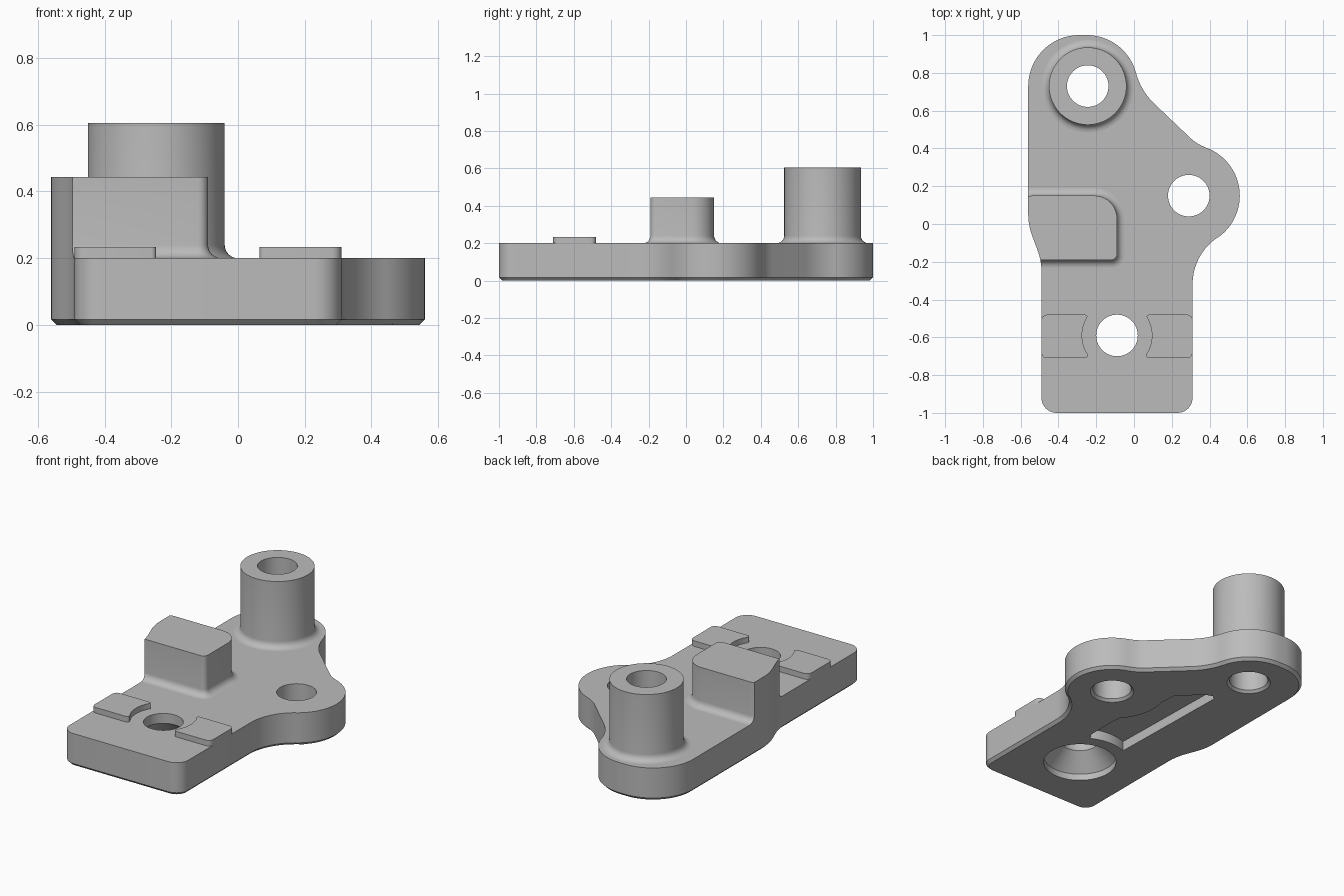
import bpy, bmesh
from math import sin, cos, radians
from mathutils import Vector

if "Cube" in bpy.data.objects:
    bpy.data.objects.remove(bpy.data.objects["Cube"], do_unlink=True)

grey = bpy.data.materials.new("machined grey")
grey.use_nodes = True
grey.diffuse_color = (0.5, 0.5, 0.5, 1)
grey.node_tree.nodes["Principled BSDF"].inputs["Base Color"].default_value = (0.5, 0.5, 0.5, 1)


def arc(x, y, r, start, end, n=16):
    angles = [radians(start + (end - start) * i / n) for i in range(n + 1)]
    return [Vector((x + r * cos(a), y + r * sin(a))) for a in angles]


def circle(centre, r, n=64):
    return arc(*centre, r, 0, 360, n)[:-1]


def rounded_box(x0, y0, x1, y1, bl, br, tr, tl):
    return (arc(x0 + bl, y0 + bl, bl, 180, 270, 6) + arc(x1 - br, y0 + br, br, 270, 360, 6)
            + arc(x1 - tr, y1 - tr, tr, 0, 90, 10) + arc(x0 + tl, y1 - tl, tl, 90, 180, 6))


def clean(points):
    kept = []
    for p in points:
        if not kept or (p - kept[-1]).length > 0.002:
            kept.append(p)
    return kept if (kept[0] - kept[-1]).length > 0.002 else kept[:-1]


def offset(points, d):
    result = []
    for i, p in enumerate(points):
        a = (p - points[i - 1]).normalized()
        b = (points[(i + 1) % len(points)] - p).normalized()
        na, nb = Vector((a.y, -a.x)), Vector((b.y, -b.x))
        result.append(p + (na + nb) * d / (1 + na.dot(nb)))
    return result


def loft(name, points, rings):
    """Solid through copies of a profile; each ring is (outward offset, height)."""
    points = clean(points)
    bm = bmesh.new()
    loops = [[bm.verts.new((p.x, p.y, z)) for p in offset(points, d)] for d, z in rings]
    n = len(points)
    for low, high in zip(loops, loops[1:]):
        for i in range(n):
            j = (i + 1) % n
            bm.faces.new((low[i], low[j], high[j], high[i]))
    bm.faces.new(loops[0][::-1])
    bm.faces.new(loops[-1])
    mesh = bpy.data.meshes.new(name)
    bm.to_mesh(mesh)
    bm.free()
    mesh.materials.append(grey)
    obj = bpy.data.objects.new(name, mesh)
    bpy.context.collection.objects.link(obj)
    return obj


def activate(obj):
    bpy.ops.object.select_all(action='DESELECT')
    obj.select_set(True)
    bpy.context.view_layer.objects.active = obj


def combine(obj, cutter, operation='DIFFERENCE'):
    activate(obj)
    mod = obj.modifiers.new("cut", 'BOOLEAN')
    mod.operation, mod.solver, mod.object = operation, 'EXACT', cutter
    bpy.ops.object.modifier_apply(modifier=mod.name)


def flare(r, base, top):
    """Concave fillet at the base, then a straight wall."""
    steps = [radians(15 * i) for i in range(7)]
    return [(r - r * sin(a), base + r - r * cos(a)) for a in steps] + [(0, top)]


boss_at, ear_at, sink_at = (-0.245, 0.73), (0.29, 0.15), (-0.09, -0.59)
TOP = 0.2

# Plate outline, counter-clockwise from the front corner
outline = (arc(-0.41, -0.92, 0.08, 180, 270, 10) + arc(0.23, -0.92, 0.08, 270, 360, 10)
           + arc(0.61, -0.32, 0.3, 180, 124.1) + arc(*ear_at, 0.27, -55.9, 70, 32)
           + arc(0.468, 0.639, 0.25, 250, 225, 8) + arc(0.349, 0.89, 0.35, 225, 195, 8)
           + arc(-0.25, 0.73, 0.27, 15, 90, 20) + arc(-0.29, 0.73, 0.27, 90, 180, 24))
p0, p1, p2, p3 = [Vector(p) for p in ((-0.56, 0.05), (-0.56, -0.07), (-0.49, -0.13), (-0.49, -0.25))]
for i in range(17):
    t = i / 16
    s = 1 - t
    outline.append(p0 * s**3 + p1 * 3 * s * s * t + p2 * 3 * s * t * t + p3 * t**3)

plate = loft("base_plate", outline, [(-0.017, 0), (0, 0.017), (0, TOP)])

# Boss with a filleted foot
boss = loft("tall_boss", circle(boss_at, 0.205), flare(0.04, TOP, 0.605))

# Stop block, trimmed flush with the plate's side
block = loft("stop_block", rounded_box(-0.57, -0.19, -0.09, 0.15, 0.02, 0.03, 0.12, 0.03),
             flare(0.04, TOP, 0.443))
trim = loft("trim", outline, [(0, 0.1), (0, 0.7)])
combine(block, trim, 'INTERSECT')

# Low pads on both sides of the countersunk hole
pads = [loft("right_pad", rounded_box(-0.49, -0.71, -0.245, -0.48, 0.03, 0.015, 0.015, 0.03),
             [(0, TOP), (0, 0.234)]),
        loft("left_pad", rounded_box(0.065, -0.71, 0.31, -0.48, 0.015, 0.03, 0.03, 0.015),
             [(0, TOP), (0, 0.234)])]
pad_cut = loft("pad_cut", circle(sink_at, 0.185), [(0, 0.1), (0, 0.4)])
for pad in pads:
    combine(pad, pad_cut)

# Through holes chamfered underneath, and the countersink
through = [(0.02, -0.005), (0, 0.015), (0, 0.8)]
boss_hole = loft("boss_hole", circle(boss_at, 0.11), through)
ear_hole = loft("ear_hole", circle(ear_at, 0.11), through)
sink = loft("countersink", circle(sink_at, 0.11), [(0.097, -0.02), (0.097, 0.04), (0, 0.14), (0, 0.4)])

# Shallow pocket in the underside
pocket_shape = (arc(*sink_at, 0.28, 112, 62, 10) + [Vector((0.065, -0.3)), Vector((0.065, -0.12))]
                + arc(*ear_at, 0.31, 222, 165, 12)
                + [Vector(p) for p in ((-0.015, 0.34), (-0.147, 0.466), (-0.19, 0.48), (-0.213, 0.46))])
pocket = loft("pocket", pocket_shape, [(0, -0.02), (0, 0.06)])

for cutter in (boss_hole, ear_hole, sink, pocket):
    combine(plate, cutter)
combine(boss, boss_hole)

for helper in (trim, pad_cut, boss_hole, ear_hole, sink, pocket):
    bpy.data.objects.remove(helper, do_unlink=True)

for part in (plate, boss, block, *pads):
    activate(part)
    bpy.ops.object.shade_smooth_by_angle(angle=radians(30))
